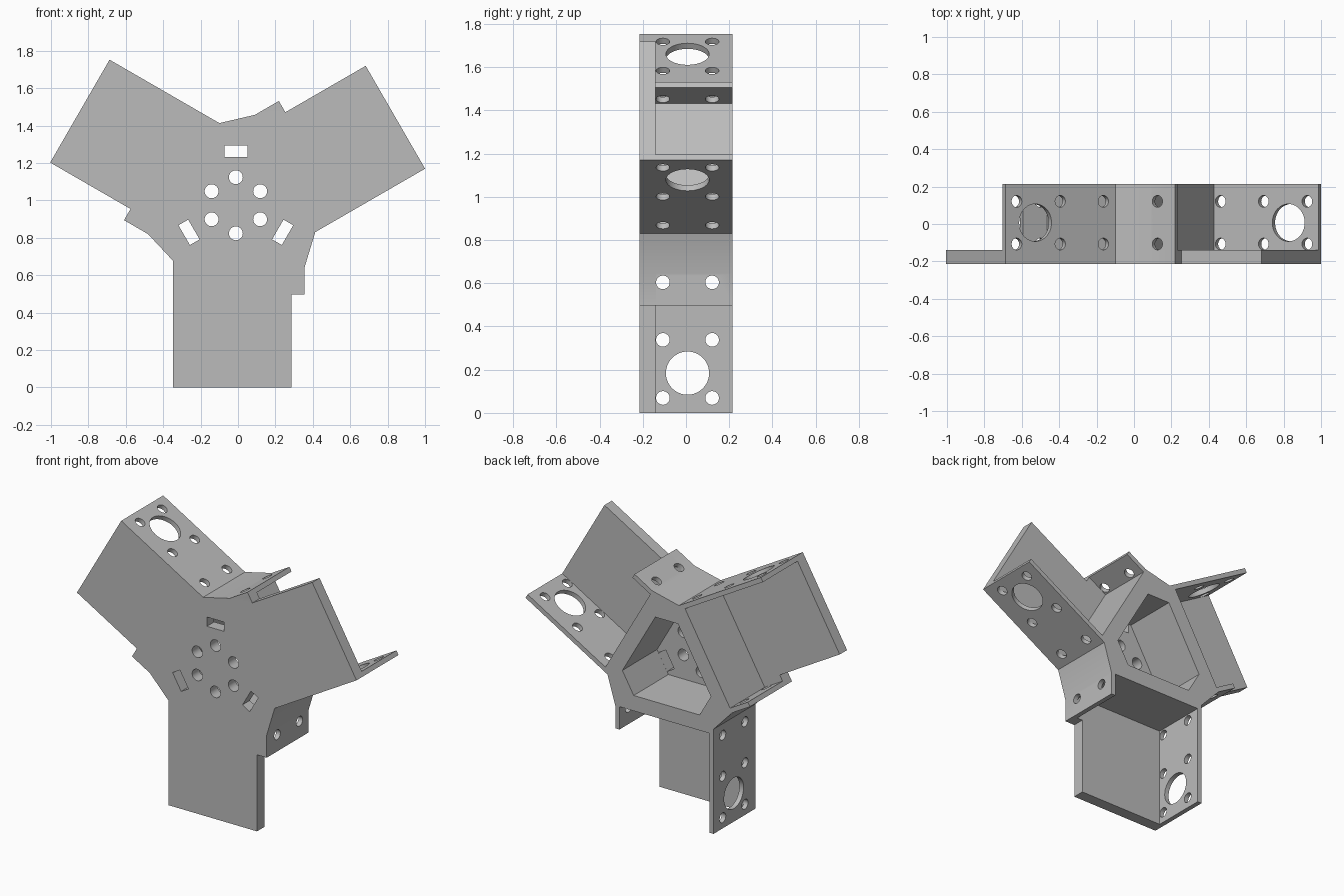
import bpy, bmesh
from math import radians, pi, sin, cos
from mathutils import Matrix, Vector

cube = bpy.data.objects.get("Cube")
if cube:
    bpy.data.objects.remove(cube, do_unlink=True)

FRONT, INNER, BACK = -0.215, -0.14, 0.215
CENTRE = Vector((-0.0115, 0, 0.974))
# One transform per arm, turning about the hub axis
ARMS = [Matrix.Translation(CENTRE) @ Matrix.Rotation(radians(120 * i), 4, 'Y')
        for i in range(3)]


def finish(bm, name):
    bmesh.ops.recalc_face_normals(bm, faces=bm.faces)
    mesh = bpy.data.meshes.new(name)
    bm.to_mesh(mesh)
    bm.free()
    obj = bpy.data.objects.new(name, mesh)
    bpy.context.collection.objects.link(obj)
    return obj


def add_prism(bm, points, y0, y1):
    face = bm.faces.new([bm.verts.new((p.x, y0, p.z)) for p in points])
    new = bmesh.ops.extrude_face_region(bm, geom=[face])["geom"]
    bmesh.ops.translate(bm, vec=(0, y1 - y0, 0),
                        verts=[g for g in new if isinstance(g, bmesh.types.BMVert)])


def arm_prism(name, profile, y0, y1):
    """Extrude an outline made by repeating one arm's profile three times."""
    bm = bmesh.new()
    add_prism(bm, [m @ Vector((u, 0, v)) for m in ARMS for u, v in profile], y0, y1)
    return finish(bm, name)


def add_hole(bm, matrix, radius, depth):
    bmesh.ops.create_cone(bm, cap_ends=True, segments=40, radius1=radius,
                          radius2=radius, depth=depth, matrix=matrix)


def combine(body, other, operation):
    mod = body.modifiers.new("boolean", 'BOOLEAN')
    mod.operation, mod.solver, mod.object = operation, 'EXACT', other
    bpy.context.view_layer.objects.active = body
    bpy.ops.object.modifier_apply(modifier=mod.name)
    bpy.data.objects.remove(other, do_unlink=True)


# Front plate with three broad arms
bracket = arm_prism("three_arm_bracket", [
    (0.368, -0.33), (0.368, -0.478), (0.2985, -0.478), (0.2985, -0.974),
    (-0.3365, -0.974), (-0.3365, -0.296)], FRONT, INNER)

# Hub, long side walls and short tabs behind the plate
frame = arm_prism("frame", [
    (0.368, -0.33), (0.368, -0.478), (0.338, -0.478), (0.338, -0.33),
    (-0.3065, -0.33), (-0.3065, -0.974), (-0.3365, -0.974), (-0.3365, -0.296)],
    FRONT, BACK)
combine(bracket, frame, 'UNION')

# Hollow in the hub, open at the back
cavity = arm_prism("cavity", [(0.236, -0.23), (-0.236, -0.23)], INNER, BACK + 0.1)
combine(bracket, cavity, 'DIFFERENCE')

# Holes and slots
bm = bmesh.new()
along_y = Matrix.Rotation(pi / 2, 4, 'X')
along_u = Matrix.Rotation(pi / 2, 4, 'Y')
for i in range(6):
    a = radians(30 + 60 * i)
    spot = CENTRE + Vector((0.15 * cos(a), -0.18, 0.15 * sin(a)))
    add_hole(bm, Matrix.Translation(spot) @ along_y, 0.037, 0.2)
for arm in ARMS:
    # Slot through the plate, opposite each arm
    add_prism(bm, [arm @ Vector(p) for p in (
        (-0.061, 0, 0.259), (0.061, 0, 0.259), (0.061, 0, 0.319), (-0.061, 0, 0.319))],
        FRONT - 0.1, INNER + 0.1)
    # Screw holes; the innermost pair also passes through the tab
    for y in (-0.107, 0.121):
        for v, u, depth in ((-0.37, 0, 0.85), (-0.636, -0.32, 0.12), (-0.905, -0.32, 0.12)):
            add_hole(bm, arm @ Matrix.Translation((u, y, v)) @ along_u, 0.0315, depth)
    # Large opening near the wall end
    add_hole(bm, arm @ Matrix.Translation((-0.32, 0.007, -0.79)) @ along_u, 0.1, 0.12)
combine(bracket, finish(bm, "holes"), 'DIFFERENCE')

# Plain grey
grey = bpy.data.materials.new("plain_grey")
grey.use_nodes = True
colour = (0.5, 0.5, 0.5, 1)
grey.diffuse_color = colour
grey.node_tree.nodes["Principled BSDF"].inputs["Base Color"].default_value = colour
bracket.data.materials.clear()
bracket.data.materials.append(grey)

bpy.ops.object.select_all(action='DESELECT')
bracket.select_set(True)
bpy.context.view_layer.objects.active = bracket
bpy.ops.object.shade_smooth_by_angle(angle=radians(30))
